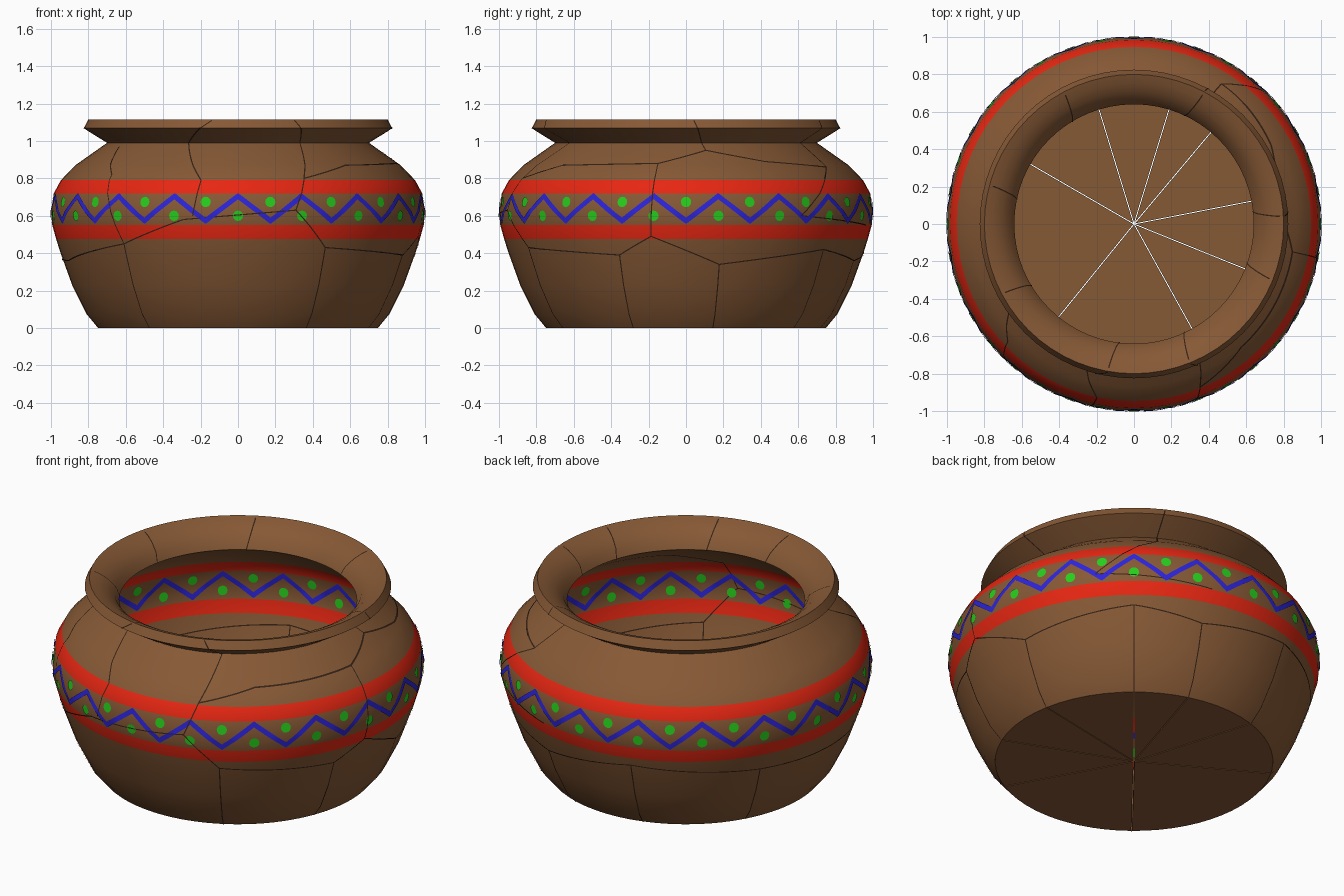
import bpy, bmesh, math
from mathutils import Vector

if "Cube" in bpy.data.objects:
    bpy.data.objects.remove(bpy.data.objects["Cube"])

SIDES = 64
WALL = .045
# half profiles as (radius, height)
BELLY = [(.748, 0), (.81, .075), (.887, .23), (.952, .41), (.972, .475), (.993, .55), (1, .62),
         (.985, .72), (.947, .79), (.87, .87), (.70, .99)]
LIP = [(.765, 1.03), (.825, 1.068), (.80, 1.115)]
FUNNEL = [(.755, 1.10), (.71, 1.075), (.665, 1.035), (.64, .985)]
OUTER = BELLY + LIP
INNER = FUNNEL + [(r - WALL, z) for r, z in reversed(BELLY[1:-1])] + [(.735, .04)]


def material(name, rgb):
    m = bpy.data.materials.new(name)
    m.diffuse_color = (*rgb, 1)
    m.use_nodes = True
    m.node_tree.nodes["Principled BSDF"].inputs["Base Color"].default_value = m.diffuse_color
    return m


CLAY = material("clay_brown", (.24, .10, .036))
RED = material("band_red", (.80, .02, .006))
BLUE = material("zigzag_blue", (.026, .018, .70))
GREEN = material("dot_green", (.02, .62, .012))
DARK = material("crack_dark", (.035, .016, .008))


def finish(bm, name, mats, smooth=True):
    me = bpy.data.meshes.new(name)
    bm.to_mesh(me)
    bm.free()
    ob = bpy.data.objects.new(name, me)
    bpy.context.collection.objects.link(ob)
    for m in mats:
        me.materials.append(m)
    if smooth:
        bpy.ops.object.select_all(action='DESELECT')
        ob.select_set(True)
        bpy.context.view_layer.objects.active = ob
        bpy.ops.object.shade_smooth_by_angle(angle=math.radians(40))


def polar(r, a, z):
    return Vector((r * math.cos(a), r * math.sin(a), z))


def radius(z, inside):
    prof = [OUTER[-1]] + INNER if inside else OUTER
    prof = sorted(prof, key=lambda p: p[1])
    z = min(max(z, prof[0][1]), prof[-1][1])
    for (r0, z0), (r1, z1) in zip(prof, prof[1:]):
        if z <= z1:
            return r0 + (r1 - r0) * (z - z0) / (z1 - z0)
    return prof[-1][0]


# pot wall: one turned profile, red bands chosen by height
def pot_wall():
    bm = bmesh.new()
    prof = OUTER + INNER
    rings = [[bm.verts.new(polar(r, math.tau * i / SIDES, z)) for i in range(SIDES)] for r, z in prof]
    for k in range(len(rings) - 1):
        zm = (prof[k][1] + prof[k + 1][1]) / 2
        band = .475 < zm < .55 or .72 < zm < .79
        for i in range(SIDES):
            j = (i + 1) % SIDES
            f = bm.faces.new((rings[k][i], rings[k][j], rings[k + 1][j], rings[k + 1][i]))
            f.material_index = int(band)
    finish(bm, "pot_wall", [CLAY, RED])


# paint plates: laid just above the wall surface
def on_wall(a, z, inside):
    return polar(radius(z, inside) + (-.004 if inside else .004), a, z)


def face_out(bm, verts, inside):
    f = bm.faces.new(verts)
    f.normal_update()
    c = f.calc_center_median()
    if (f.normal.x * c.x + f.normal.y * c.y) * (-1 if inside else 1) < 0:
        f.normal_flip()


def ribbon(bm, path, width, inside, extend=0.0):
    for (a0, z0), (a1, z1) in zip(path, path[1:]):
        a0, a1 = math.radians(a0), math.radians(a1)
        rm = radius((z0 + z1) / 2, inside)
        d = Vector(((a1 - a0) * rm, z1 - z0))
        n = max(1, int(abs(d.x) / .03), int(abs(d.y) / .01))
        t = d.normalized()
        side = Vector((-t.y, t.x)) * width / 2
        rows = []
        for k in range(n + 1):
            p = Vector((a0 * rm, z0)) + t * (k / n * (d.length + 2 * extend) - extend)
            rows.append([bm.verts.new(on_wall(q.x / rm, q.y, inside)) for q in (p - side, p + side)])
        for p, q in zip(rows, rows[1:]):
            face_out(bm, (p[0], q[0], q[1], p[1]), inside)


def zigzag_and_dots(inside):
    tag = "inside" if inside else "outside"
    bm = bmesh.new()
    ribbon(bm, [(-90 + 10 * k, .573 if k % 2 else .705) for k in range(37)], .027, inside, .008)
    finish(bm, "zigzag_" + tag, [BLUE])
    bm = bmesh.new()
    turns = [math.tau * i / 12 for i in range(12)]
    for k in range(36):
        a, z = math.radians(-90 + 10 * k), .674 if k % 2 else .6
        face_out(bm, [bm.verts.new(on_wall(a + .028 * math.cos(t), z + .028 * math.sin(t), inside))
                      for t in turns], inside)
    finish(bm, "dots_" + tag, [GREEN])


# cracks: uprights over the base cuts, a wandering belt, and branches up to the rim
BASE_CUTS = [-129, -61, -22, 11, 50, 73, 107, 150]
BELT = [(-129, .45), (-107, .58), (-72, .63), (-61, .43), (-22, .39), (-11, .49), (11, .34),
        (50, .42), (73, .36), (107, .43), (150, .38), (195, .36), (231, .45)]
BRANCHES = [[(-129, .45), (-137, .82), (-150, .97)],
            [(-104, .6), (-102, .79), (-112, .99), (-100, 1.11)],
            [(-72, .63), (-68, .8), (-62, .99), (-68, 1.11)],
            [(-11, .49), (-10, .88), (8, .95), (3, 1.11)],
            [(-68, .8), (-49, .87), (-10, .88)],
            [(8, .95), (30, .89), (58, .86), (62, 1.11)],
            [(58, .86), (52, .8), (38, .6), (75, .55)]]
RIM_CUTS = [62, 118, 165, -152, -100, -68, 3, -22]


def cracks():
    belt_height = dict(BELT)
    uprights = [[(a, 0), (a, belt_height[a])] for a in BASE_CUTS]
    bm = bmesh.new()
    for path in [BELT] + BRANCHES + uprights:
        ribbon(bm, path, .006, False)
        ribbon(bm, [(a, max(z, .05)) for a, z in path if z < .95], .006, True)
    for a in RIM_CUTS:
        ribbon(bm, [(a, 1.11), (a + 3, .985)], .006, True)
    finish(bm, "crack_lines", [DARK])


# base: wedge-shaped shards with hairline gaps
def base_shards():
    gap = .0025
    rim = BELLY[0][0]
    for n, a in enumerate(BASE_CUTS):
        b = BASE_CUTS[(n + 1) % len(BASE_CUTS)]
        a, b = math.radians(a), math.radians(b if b > a else b + 360)
        bm = bmesh.new()
        steps = max(2, int((b - a) * 10))
        lo, hi = a + gap / rim, b - gap / rim
        pts = [polar(gap / math.sin((b - a) / 2), (a + b) / 2, 0)]
        pts += [polar(rim, lo + (hi - lo) * k / steps, 0) for k in range(steps + 1)]
        f = bm.faces.new([bm.verts.new(p) for p in pts])
        ext = bmesh.ops.extrude_face_region(bm, geom=[f], use_keep_orig=True)
        bmesh.ops.translate(bm, vec=(0, 0, .04),
                            verts=[v for v in ext["geom"] if isinstance(v, bmesh.types.BMVert)])
        bmesh.ops.recalc_face_normals(bm, faces=bm.faces)
        finish(bm, "base_shard_%d" % (n + 1), [CLAY], False)


pot_wall()
zigzag_and_dots(False)
zigzag_and_dots(True)
cracks()
base_shards()
